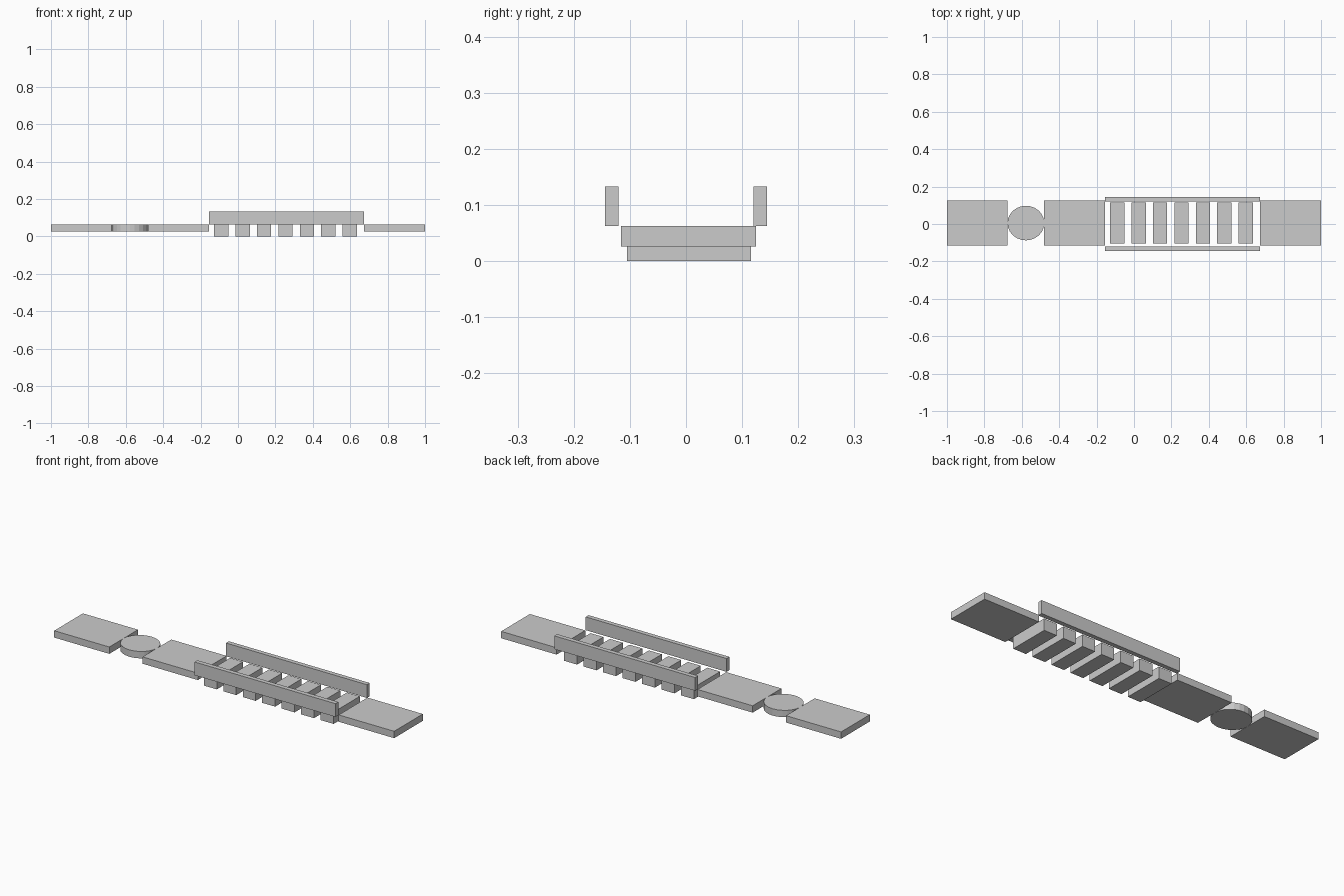
import bpy, bmesh
from mathutils import Matrix

if "Cube" in bpy.data.objects:
    bpy.data.objects.remove(bpy.data.objects["Cube"])

def link(name, bm):
    me = bpy.data.meshes.new(name)
    bm.to_mesh(me)
    bm.free()
    ob = bpy.data.objects.new(name, me)
    bpy.context.collection.objects.link(ob)
    return ob

def box(name, x, y, z):
    """Box from (min, max) ranges."""
    bm = bmesh.new()
    bmesh.ops.create_cube(bm, size=1)
    for v in bm.verts:
        v.co = [r[0] if c < 0 else r[1] for c, r in zip(v.co, (x, y, z))]
    return link(name, bm)

PLATE_Y, PLATE_Z = (-0.116, 0.125), (0.026, 0.0625)

# flat deck plates
for name, x in (("left_plate", (-1.0, -0.676)),
                ("middle_plate", (-0.48, -0.155)),
                ("right_plate", (0.674, 1.0))):
    box(name, x, PLATE_Y, PLATE_Z)

# round disc joining the left and middle plates
bm = bmesh.new()
bmesh.ops.create_cone(bm, cap_ends=True, segments=24, radius1=1, radius2=1, depth=1)
bmesh.ops.scale(bm, vec=(0.0985, 0.0925, PLATE_Z[1] - PLATE_Z[0]), verts=bm.verts)
disc = link("round_disc", bm)
disc.location = (-0.578, 0.005, sum(PLATE_Z) / 2)

# row of cross slats
for i in range(7):
    x = -0.0895 + i * 0.1145
    box(f"slat_{i + 1}", (x - 0.038, x + 0.038), (-0.105, 0.116), (0, 0.0625))

# side rails
for name, y in (("front_rail", (-0.144, -0.120)), ("back_rail", (0.120, 0.144))):
    box(name, (-0.155, 0.674), y, (0.0625, 0.133))
